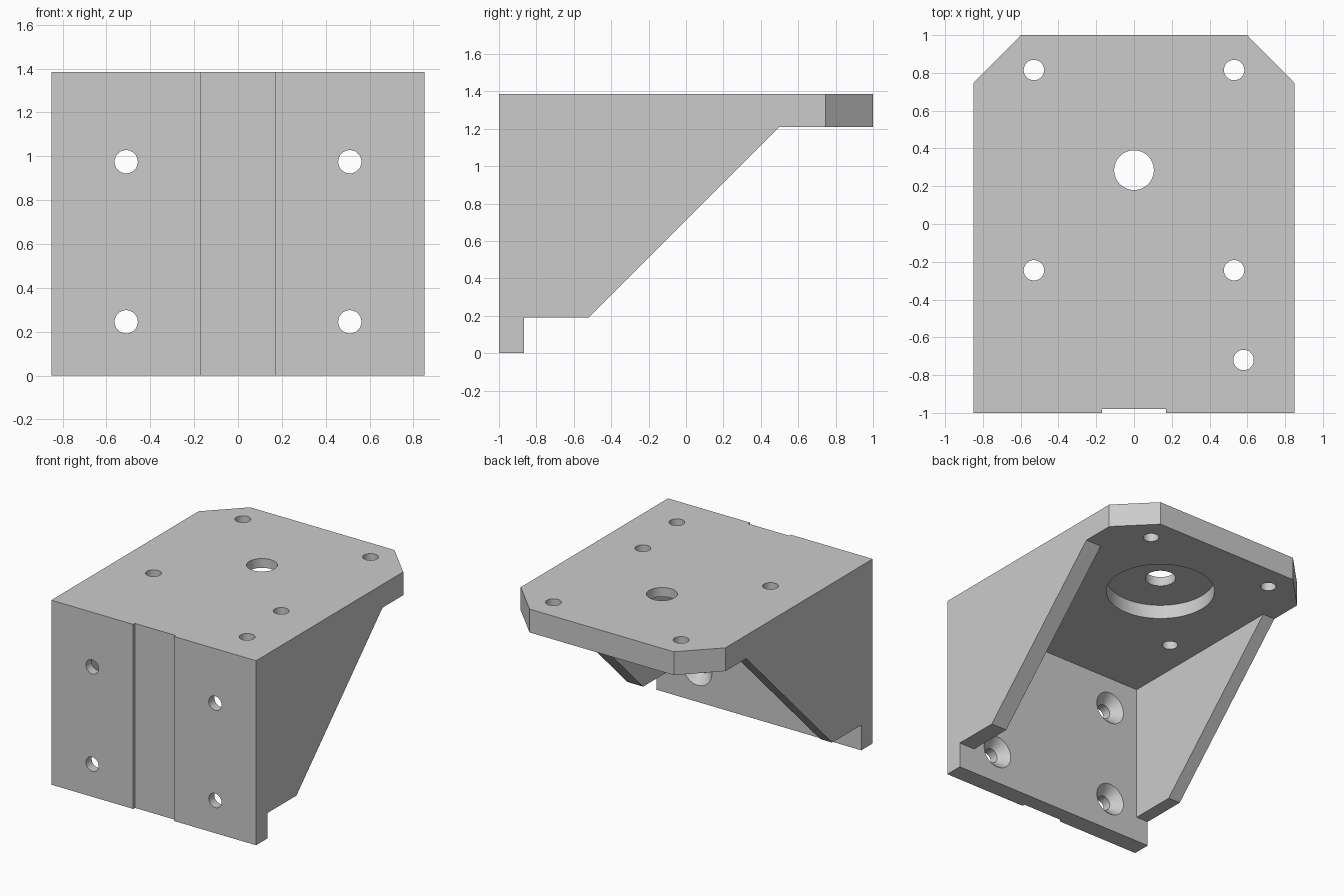
import bpy, bmesh, math
from mathutils import Matrix, Vector

if "Cube" in bpy.data.objects:
    bpy.data.objects.remove(bpy.data.objects["Cube"], do_unlink=True)

W, TOP, UNDER, WALL = 0.85, 1.385, 1.21, -0.865

grey = bpy.data.materials.new("plain_grey")
grey.use_nodes = True
grey.diffuse_color = (0.6, 0.6, 0.6, 1)
grey.node_tree.nodes["Principled BSDF"].inputs["Base Color"].default_value = (0.6, 0.6, 0.6, 1)


def to_object(name, bm):
    bmesh.ops.recalc_face_normals(bm, faces=bm.faces)
    mesh = bpy.data.meshes.new(name)
    bm.to_mesh(mesh)
    bm.free()
    ob = bpy.data.objects.new(name, mesh)
    bpy.context.collection.objects.link(ob)
    mesh.materials.append(grey)
    return ob


def prism(name, points, offset):
    """Extrude a closed outline by an offset vector."""
    bm = bmesh.new()
    face = bm.faces.new([bm.verts.new(p) for p in points])
    new = bmesh.ops.extrude_face_region(bm, geom=[face])["geom"]
    bmesh.ops.translate(bm, vec=offset, verts=[v for v in new if isinstance(v, bmesh.types.BMVert)])
    return to_object(name, bm)


def box(name, x0, x1, y0, y1, z0, z1):
    return prism(name, [(x0, y0, z0), (x1, y0, z0), (x1, y1, z0), (x0, y1, z0)], (0, 0, z1 - z0))


def cone(name, start, end, r1, r2, segments=48):
    """Round cutter between two points."""
    a, b = Vector(start), Vector(end)
    turn = Vector((0, 0, 1)).rotation_difference(b - a).to_matrix().to_4x4()
    bm = bmesh.new()
    bmesh.ops.create_cone(bm, cap_ends=True, segments=segments, radius1=r1, radius2=r2,
                          depth=(b - a).length, matrix=Matrix.Translation((a + b) / 2) @ turn)
    return to_object(name, bm)


# Bracket body from its side profile
profile = [(-1, 0), (WALL, 0), (WALL, 0.19), (-0.52, 0.19), (0.5, UNDER),
           (1, UNDER), (1, TOP), (-1, TOP)]
body = prism("bracket_body", [(-W, y, z) for y, z in profile], (2 * W, 0, 0))

# Hollow between the two side gussets
cutters = [box("cavity", -0.75, 0.72, WALL, 1.5, -0.5, UNDER)]

# Shallow vertical groove down the front
cutters.append(box("front_groove", -0.17, 0.17, -1.2, -0.98, -0.2, 1.6))

# Cut corners at the back of the top plate
for s in (-1, 1):
    corner = [(s * 0.5, 1.1, 1), (s * 0.95, 0.645, 1), (s * 1.2, 0.645, 1), (s * 1.2, 1.1, 1)]
    cutters.append(prism("corner_cut", corner, (0, 0, 0.6)))

# Bolt holes through the top plate, with the centre hole and its recess below
bolts = [(s * 0.53, y) for s in (-1, 1) for y in (0.815, -0.245)] + [(0.58, -0.72)]
for x, y in bolts:
    cutters.append(cone("top_hole", (x, y, 1.1), (x, y, 1.5), 0.054, 0.054))
cutters.append(cone("centre_hole", (0, 0.285, 1.1), (0, 0.285, 1.5), 0.105, 0.105, 64))
cutters.append(cone("under_recess", (0, 0.285, 1.1), (0, 0.285, 1.315), 0.375, 0.375, 96))

# Wall holes, countersunk from the inside
for x in (-0.51, 0.51):
    for z in (0.245, 0.975):
        cutters.append(cone("wall_hole", (x, -1.1, z), (x, -0.8, z), 0.053, 0.053))
        cutters.append(cone("countersink", (x, -0.945, z), (x, -0.845, z), 0.04, 0.14))

for cutter in cutters:
    cutter.hide_render = True
    mod = body.modifiers.new(cutter.name, "BOOLEAN")
    mod.operation = "DIFFERENCE"
    mod.solver = "EXACT"
    mod.object = cutter

# Bake the cuts and drop the cutters
graph = bpy.context.evaluated_depsgraph_get()
graph.update()
baked = bpy.data.meshes.new_from_object(body.evaluated_get(graph))
body.modifiers.clear()
body.data = baked
for cutter in cutters:
    bpy.data.objects.remove(cutter, do_unlink=True)

baked.materials.clear()
baked.materials.append(grey)
for poly in baked.polygons:
    poly.material_index = 0

# Smooth the round holes, keep edges crisp
bpy.ops.object.select_all(action="DESELECT")
body.select_set(True)
bpy.context.view_layer.objects.active = body
bpy.ops.object.shade_smooth_by_angle(angle=math.radians(30))
